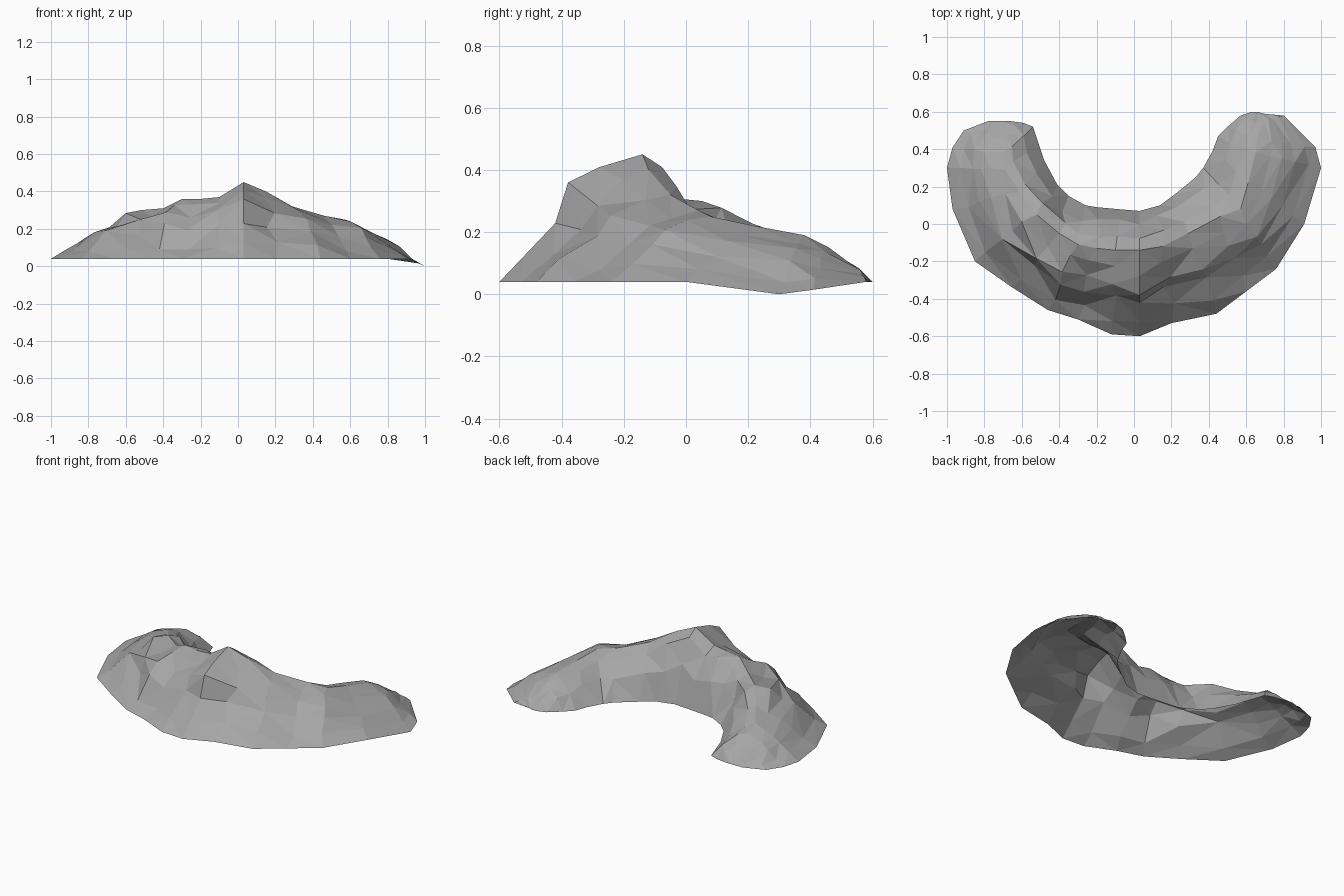
import bpy
import bmesh
import random
from mathutils import Vector

random.seed(4)

cube = bpy.data.objects.get("Cube")
if cube:
    bpy.data.objects.remove(cube, do_unlink=True)

# Single stone colour
stone = bpy.data.materials.new("stone_grey")
stone.use_nodes = True
grey = (0.38, 0.38, 0.38, 1)
stone.diffuse_color = grey
shader = stone.node_tree.nodes["Principled BSDF"]
shader.inputs["Base Color"].default_value = grey
shader.inputs["Roughness"].default_value = 0.9

# Stations along the crescent, in hundredths:
# outer foot x y, ridge x y z, inner foot x y
STATIONS = (
    (-78, 55, -72, 55, 4, -66, 55),
    (-91, 50, -71, 46, 12, -59, 54),
    (-97, 41, -70, 38, 17, -54, 52),
    (-100, 30, -69, 29, 20, -51, 43),
    (-97, 8, -61, 17, 24, -48, 34),
    (-85, -20, -52, 5, 30, -41, 21),
    (-65, -34, -40, -5, 31, -35, 15),
    (-46, -46, -30, -11, 36, -26, 10),
    (-30, -51, -20, -13, 36, -20, 9),
    (-12, -59, -10, -14, 37, -9, 8),
    (3, -60, 3, -14, 45, 3, 7),
    (20, -53, 15, -12, 40, 14, 10),
    (44, -48, 29, -5, 32, 22, 16),
    (60, -36, 46, 4, 27, 33, 25),
    (76, -24, 57, 8, 25, 37, 30),
    (91, 0, 61, 22, 22, 42, 39),
    (100, 30, 65, 38, 19, 45, 47),
    (97, 41, 66, 46, 15, 50, 52),
    (80, 58, 66, 54, 9, 57, 58),
    (69, 59, 66, 60, 4, 63, 60),
)

# Slope shapes: fraction of the run towards the ridge, fraction of the height
OUTER_SLOPE = ((0, 0), (.2, .22), (.42, .52), (.58, .74), (.78, .9))
CLIFF_SLOPE = ((0, 0), (.17, .2), (.39, .46), (.48, .78), (.7, .9))
INNER_SLOPE = ((.7, .9), (.35, .55), (0, 0))
BASE = 0.04


def slope_points(foot, ridge, slope):
    """Points on one side of the hill, following a slope shape."""
    points = []
    for run, rise in slope:
        p = foot.lerp(ridge, run)
        p.z = foot.z + (ridge.z - foot.z) * rise
        points.append(p)
    return points


def section(station):
    """Cross-section from the outer foot over the ridge to the inner foot."""
    ox, oy, rx, ry, rz, ix, iy = (n / 100 for n in station)
    outer = Vector((ox, oy, BASE))
    ridge = Vector((rx, ry, rz))
    inner = Vector((ix, iy, BASE))
    # The left arm sags along its outer edge
    if ox > 0.9:
        outer.z -= BASE * max(0, 1 - abs(oy - 0.3) / 0.3)
    central = abs(rx) < 0.05
    slope = CLIFF_SLOPE if central else OUTER_SLOPE
    points = slope_points(outer, ridge, slope) + [ridge]
    points += slope_points(inner, ridge, INNER_SLOPE)
    # Small irregularities between the feet, none on the central crag
    if rz > BASE + 0.001 and not central:
        amount = 0.07 * (rz - BASE)
        for p in points[1:-1]:
            if p is not ridge:
                p += Vector([random.uniform(-amount, amount) for _ in range(3)])
    return points


# Crescent-shaped ridge, an open shell without a floor
bm = bmesh.new()
rows = [[bm.verts.new(p) for p in section(s)] for s in STATIONS]
for a, b in zip(rows, rows[1:]):
    for i in range(len(a) - 1):
        bm.faces.new((a[i], b[i], b[i + 1], a[i + 1]))
bmesh.ops.triangulate(bm, faces=bm.faces[:], quad_method='SHORT_EDGE')
bm.normal_update()
if sum(f.normal.z for f in bm.faces) < 0:
    bmesh.ops.reverse_faces(bm, faces=bm.faces[:])

mesh = bpy.data.meshes.new("crescent_ridge")
bm.to_mesh(mesh)
bm.free()
mesh.materials.append(stone)
hill = bpy.data.objects.new("crescent_ridge", mesh)
bpy.context.collection.objects.link(hill)
